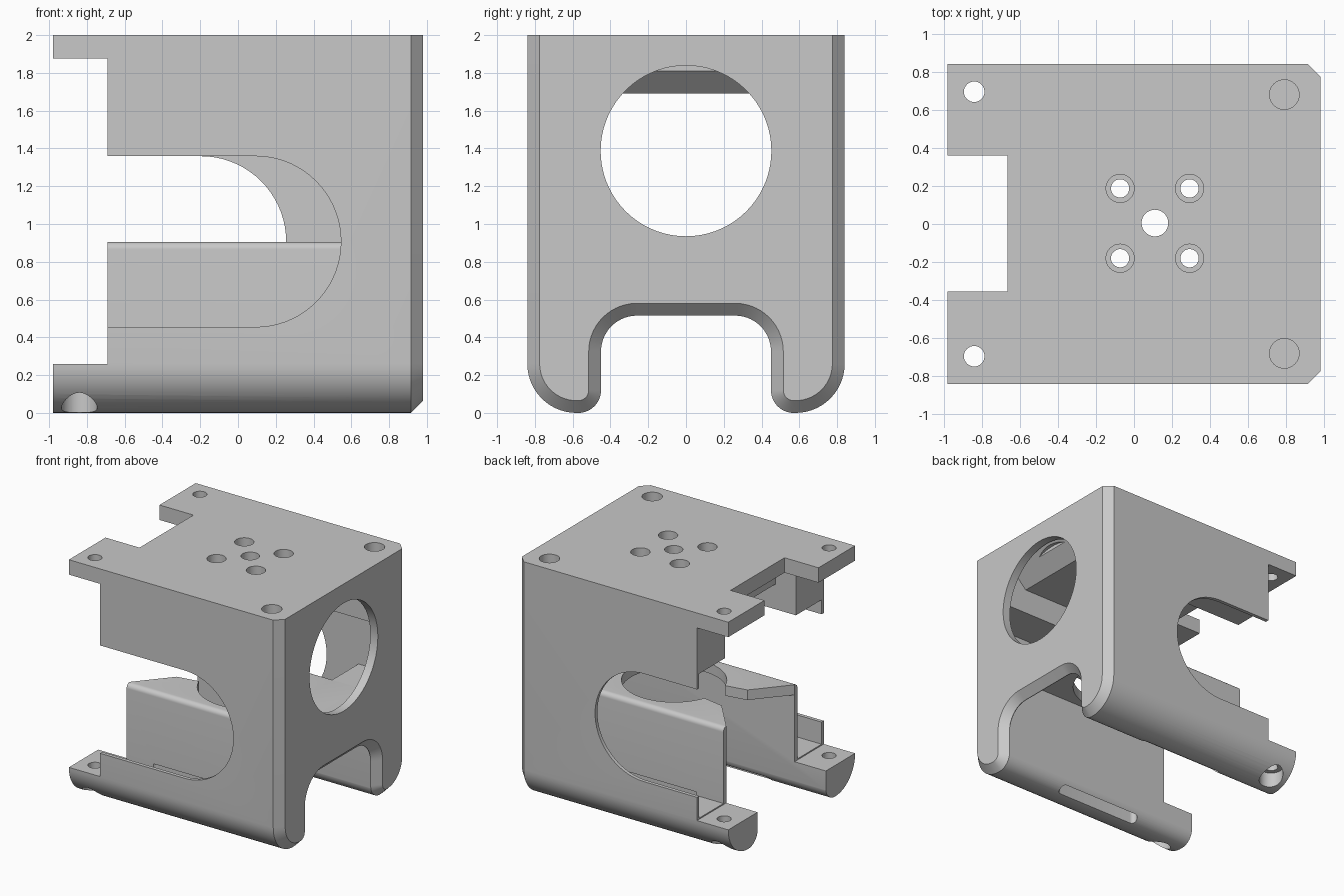
import bpy, bmesh, math

cube = bpy.data.objects.get("Cube")
if cube:
    bpy.data.objects.remove(cube, do_unlink=True)

grey = bpy.data.materials.new("plain grey")
grey.use_nodes = True
GREY = (0.58, 0.58, 0.58, 1)
grey.diffuse_color = GREY
grey.node_tree.nodes["Principled BSDF"].inputs["Base Color"].default_value = GREY


def arc(cx, cy, r, start, end, n=14):
    angles = [math.radians(start + (end - start) * i / n) for i in range(n + 1)]
    return [(cx + r * math.cos(a), cy + r * math.sin(a)) for a in angles]


def prism(name, points, axis, lo, hi):
    """Extrude a 2D profile: 'X' takes (y, z), 'Y' takes (x, z), 'Z' takes (x, y)."""
    place = {"X": lambda a, b, t: (t, a, b),
             "Y": lambda a, b, t: (a, t, b),
             "Z": lambda a, b, t: (a, b, t)}[axis]
    bm = bmesh.new()
    near = [bm.verts.new(place(a, b, lo)) for a, b in points]
    far = [bm.verts.new(place(a, b, hi)) for a, b in points]
    bm.faces.new(near)
    bm.faces.new(far)
    for i in range(len(points)):
        j = (i + 1) % len(points)
        bm.faces.new((near[i], near[j], far[j], far[i]))
    bmesh.ops.recalc_face_normals(bm, faces=bm.faces)
    mesh = bpy.data.meshes.new(name)
    bm.to_mesh(mesh)
    bm.free()
    obj = bpy.data.objects.new(name, mesh)
    bpy.context.collection.objects.link(obj)
    mesh.materials.append(grey)
    return obj


def rect(a0, a1, b0, b1):
    return [(a0, b0), (a1, b0), (a1, b1), (a0, b1)]


def circle(cx, cy, r, n=48):
    return arc(cx, cy, r, 0, 360, n)[:-1]


def cut(points, axis, lo, hi):
    cutter = prism("cutter", points, axis, lo, hi)
    cutter.hide_render = True
    mod = body.modifiers.new("cut", "BOOLEAN")
    mod.operation = "DIFFERENCE"
    mod.solver = "EXACT"
    mod.object = cutter
    bpy.context.view_layer.objects.active = body
    bpy.ops.object.modifier_apply(modifier=mod.name)
    bpy.data.objects.remove(cutter, do_unlink=True)


# Outer shell: block with two rounded feet and an arch between them
half = ([(0.84, 2)] + arc(0.58, 0.26, 0.26, 0, -90)
        + arc(0.57, 0.12, 0.12, -90, -180)[1:]
        + arc(0.26, 0.325, 0.19, 0, 90))
body = prism("motor_housing", half + [(-y, z) for y, z in reversed(half)], "X", -0.98, 0.98)

# Chamfer round the closed end, except along the top
bm = bmesh.new()
bm.from_mesh(body.data)
rim = [e for e in bm.edges
       if all(v.co.x > 0.97 for v in e.verts) and not all(v.co.z > 1.99 for v in e.verts)]
bmesh.ops.bevel(bm, geom=rim, offset=0.065, segments=1, affect="EDGES")
bm.to_mesh(body.data)
bm.free()

# Lower channel between the legs, below the middle shelf
cut(rect(-0.452, 0.452, -0.1, 0.82), "X", -1.1, 0.91)

# Upper chamber with a sloped ceiling at the closed end, raised at the open end
cut([(-1.1, 0.905), (0.91, 0.905), (0.91, 1.87), (0.73, 1.69),
     (-0.5, 1.69), (-0.5, 1.875), (-1.1, 1.875)], "Y", -0.47, 0.47)
cut(rect(-0.81, 0.81, 0.905, 1.48), "X", -1.1, 0.91)

# Round seat in the shelf with a flared entry from the open end
cut(circle(0.11, 0, 0.4, 72), "Z", 0.7, 1.0)
cut([(-1.1, -0.452), (-0.69, -0.452), (-0.45, -0.17), (0, -0.09),
     (0, 0.09), (-0.45, 0.17), (-0.69, 0.452), (-1.1, 0.452)], "Z", 0.7, 1.0)

# Hollow legs behind thin outer walls, leaving round-topped inner panels
for side in (-1, 1):
    hollow = ([(0.81, 1.48), (0.81, 0.27), (0.49, 0.27)]
              + arc(0.45, 0.865, 0.04, 0, 90, 8) + [(0.45, 1.48)])
    cut([(side * y, z) for y, z in hollow], "X", -1.1, 0.55)
    # Drain slot under each leg
    drain = arc(0.31, side * 0.505, 0.035, -90, 90) + arc(-0.41, side * 0.505, 0.035, 90, 270)
    cut(drain, "Z", -0.1, 0.3)

# Round window in the closed end
cut(circle(0, 1.387, 0.452, 72), "X", 0.85, 1.1)

# Rounded slots in the side walls, longer on the front
for side, centre in ((-1, 0.093), (1, -0.197)):
    slot = [(-1.1, 0.455)] + arc(centre, 0.907, 0.452, -90, 90, 36) + [(-1.1, 1.359)]
    cut(slot, "Y", *sorted((side * 0.8, side * 0.95)))

# Stepped open end and notch in the top plate
cut(rect(-1.1, -0.69, 0.26, 1.875), "Y", -1, 1)
cut(rect(-1.1, -0.665, -0.355, 0.36), "Z", 1.6, 2.1)

# Motor shaft hole and its four counterbored screw holes
cut(circle(0.11, 0.005, 0.07), "Z", 1.5, 2.1)
for x in (-0.073, 0.292):
    for y in (-0.18, 0.187):
        cut(circle(x, y, 0.048, 32), "Z", 1.5, 2.1)
        cut(circle(x, y, 0.074, 32), "Z", 1.87, 2.1)

# Corner holes: blind at the closed end, through and counterbored at the open end
for side in (-1, 1):
    cut(circle(0.79, side * 0.68, 0.078, 32), "Z", 1.85, 2.1)
    cut(circle(-0.84, side * 0.695, 0.054, 32), "Z", -0.1, 2.1)
    cut(circle(-0.84, side * 0.695, 0.095, 32), "Z", -0.1, 0.13)

# Smooth shading with sharp corners
bpy.ops.object.select_all(action="DESELECT")
body.select_set(True)
bpy.context.view_layer.objects.active = body
bpy.ops.object.shade_smooth_by_angle(angle=math.radians(30))
